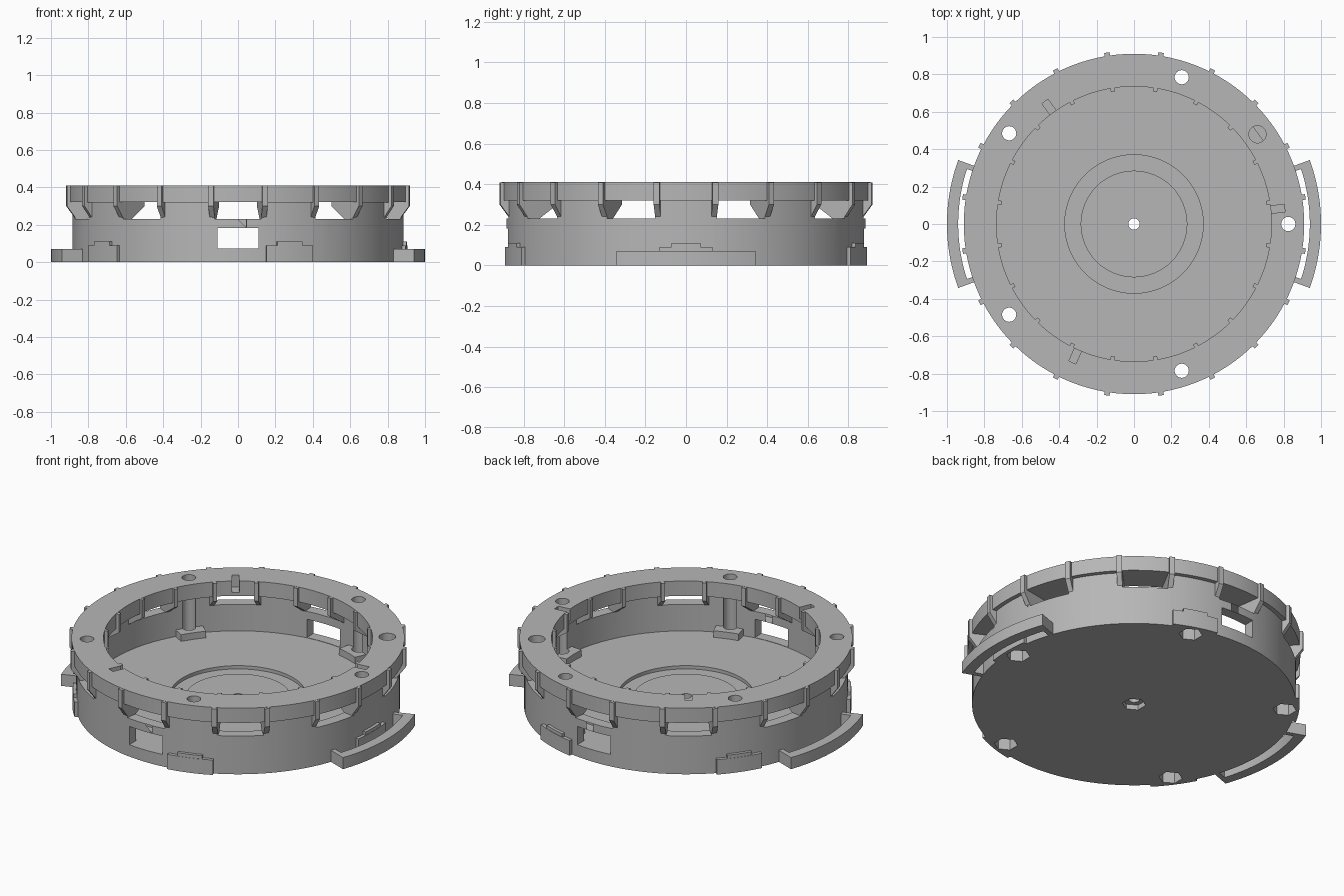
import bpy
import bmesh
from math import radians, cos, sin
from mathutils import Matrix, Vector

if "Cube" in bpy.data.objects:
    bpy.data.objects.remove(bpy.data.objects["Cube"])

grey = bpy.data.materials.new("plain_grey")
grey.use_nodes = True
grey.diffuse_color = (0.47, 0.47, 0.47, 1)
grey.node_tree.nodes["Principled BSDF"].inputs["Base Color"].default_value = (0.47, 0.47, 0.47, 1)


def finish(bm, name):
    bmesh.ops.recalc_face_normals(bm, faces=bm.faces)
    mesh = bpy.data.meshes.new(name)
    bm.to_mesh(mesh)
    bm.free()
    mesh.materials.append(grey)
    ob = bpy.data.objects.new(name, mesh)
    bpy.context.collection.objects.link(ob)
    return ob


def revolve(bm, profile, start=0, end=360, steps=120):
    """Sweep a closed (radius, height) outline about the z axis."""
    full = end - start >= 360
    rows = []
    for i in range(steps if full else steps + 1):
        a = radians(start + (end - start) * i / steps)
        rows.append([bm.verts.new((r * cos(a), r * sin(a), z)) for r, z in profile])
    n = len(profile)
    for i in range(steps):
        a, b = rows[i], rows[(i + 1) % len(rows)]
        for j in range(n):
            k = (j + 1) % n
            bm.faces.new((a[j], b[j], b[k], a[k]))
    if not full:
        bm.faces.new(rows[0])
        bm.faces.new(rows[-1])


def sector(bm, mid, half, r0, r1, z0, z1, steps=6):
    revolve(bm, [(r0, z0), (r1, z0), (r1, z1), (r0, z1)], mid - half, mid + half, steps)


def cylinder(bm, sides, radius, dist, angle, z0, z1):
    a = radians(angle)
    spot = Matrix.Translation((dist * cos(a), dist * sin(a), (z0 + z1) / 2))
    bmesh.ops.create_cone(bm, cap_ends=True, segments=sides, radius1=radius,
                          radius2=radius, depth=z1 - z0, matrix=spot)


def box(bm, center, size, angle=0):
    m = Matrix.Rotation(radians(angle), 4, "Z") @ Matrix.Translation(center)
    bmesh.ops.create_cube(bm, size=1, matrix=m @ Matrix.Diagonal(Vector(size).to_4d()))


def cut(ob, cutters):
    bpy.context.view_layer.objects.active = ob
    for c in cutters:
        mod = ob.modifiers.new("cut", "BOOLEAN")
        mod.operation = "DIFFERENCE"
        mod.solver = "EXACT"
        mod.object = c
        bpy.ops.object.modifier_apply(modifier=mod.name)


screws = range(0, 360, 72)
solids = []

# Cutters: windows, screw holes, nut pockets, cable ports, key slots
bm = bmesh.new()
for i in range(10):
    sector(bm, 18 + 36 * i, 9, 0.6, 1.0, 0.23, 0.321)
windows = finish(bm, "window_cutter")

bm = bmesh.new()
for a in screws:
    cylinder(bm, 24, 0.038, 0.825, a, -0.1, 0.5)
holes = finish(bm, "screw_hole_cutter")

bm = bmesh.new()
for a in screws:
    cylinder(bm, 6, 0.065, 0.825, a, -0.1, 0.07)
cylinder(bm, 6, 0.065, 0, 0, -0.1, 0.03)
pockets = finish(bm, "nut_pocket_cutter")

bm = bmesh.new()
box(bm, (0, 0, 0.127), (0.22, 2.2, 0.11))
ports = finish(bm, "port_cutter")

bm = bmesh.new()
for a in (6, 126, 246):
    box(bm, (0.76, 0, 0.39), (0.1, 0.04, 0.1), a)
cylinder(bm, 32, 0.046, 0.816, 36, 0.1, 0.5)
slots = finish(bm, "key_slot_cutter")
cutters = [windows, holes, pockets, ports, slots]

# Tray body: base plate with stepped centre, wall and overhanging rim
bm = bmesh.new()
revolve(bm, [(0.03, 0), (0.885, 0), (0.885, 0.32), (0.91, 0.32), (0.91, 0.41),
             (0.735, 0.41), (0.735, 0.32), (0.82, 0.32), (0.82, 0.07), (0.37, 0.07),
             (0.37, 0.05), (0.285, 0.05), (0.285, 0.06), (0.03, 0.06)])
body = finish(bm, "tray_body")
cut(body, cutters)
solids.append(body)

# Gusset ribs at both edges of every window
bm = bmesh.new()
for i in range(20):
    a = 9 + 18 * i
    revolve(bm, [(0.717, 0.409), (0.928, 0.409), (0.928, 0.3), (0.884, 0.24),
                 (0.884, 0.228), (0.821, 0.228), (0.717, 0.3)], a - 0.9, a + 0.9, 1)
solids.append(finish(bm, "window_ribs"))

# Nut housings inside the wall and pads outside it
bm = bmesh.new()
for a in screws:
    sector(bm, a, 5.5, 0.75, 0.83, 0.01, 0.11)
housings = finish(bm, "nut_housings")
bm = bmesh.new()
for a in screws:
    sector(bm, a, 8.3, 0.875, 0.905, 0, 0.09)
pads = finish(bm, "outer_pads")
bm = bmesh.new()
for a in screws:
    sector(bm, a, 4.5, 0.875, 0.903, 0.085, 0.11)
bumps = finish(bm, "pad_bumps")
for ob in (housings, pads):
    cut(ob, [holes, pockets])
solids += [housings, pads, bumps]

# Curved side handles with a gap behind the bar
for name, mid in (("left_handle", 0), ("right_handle", 180)):
    bm = bmesh.new()
    sector(bm, mid, 20, 0.94, 1.0, 0, 0.07, 24)
    for side in (-1, 1):
        sector(bm, mid + side * 19.1, 0.9, 0.875, 0.95, 0, 0.07, 1)
    solids.append(finish(bm, name))

for c in cutters:
    bpy.data.objects.remove(c)

bpy.ops.object.select_all(action="DESELECT")
for ob in solids:
    ob.select_set(True)
bpy.context.view_layer.objects.active = body
bpy.ops.object.shade_smooth_by_angle(angle=radians(25))
